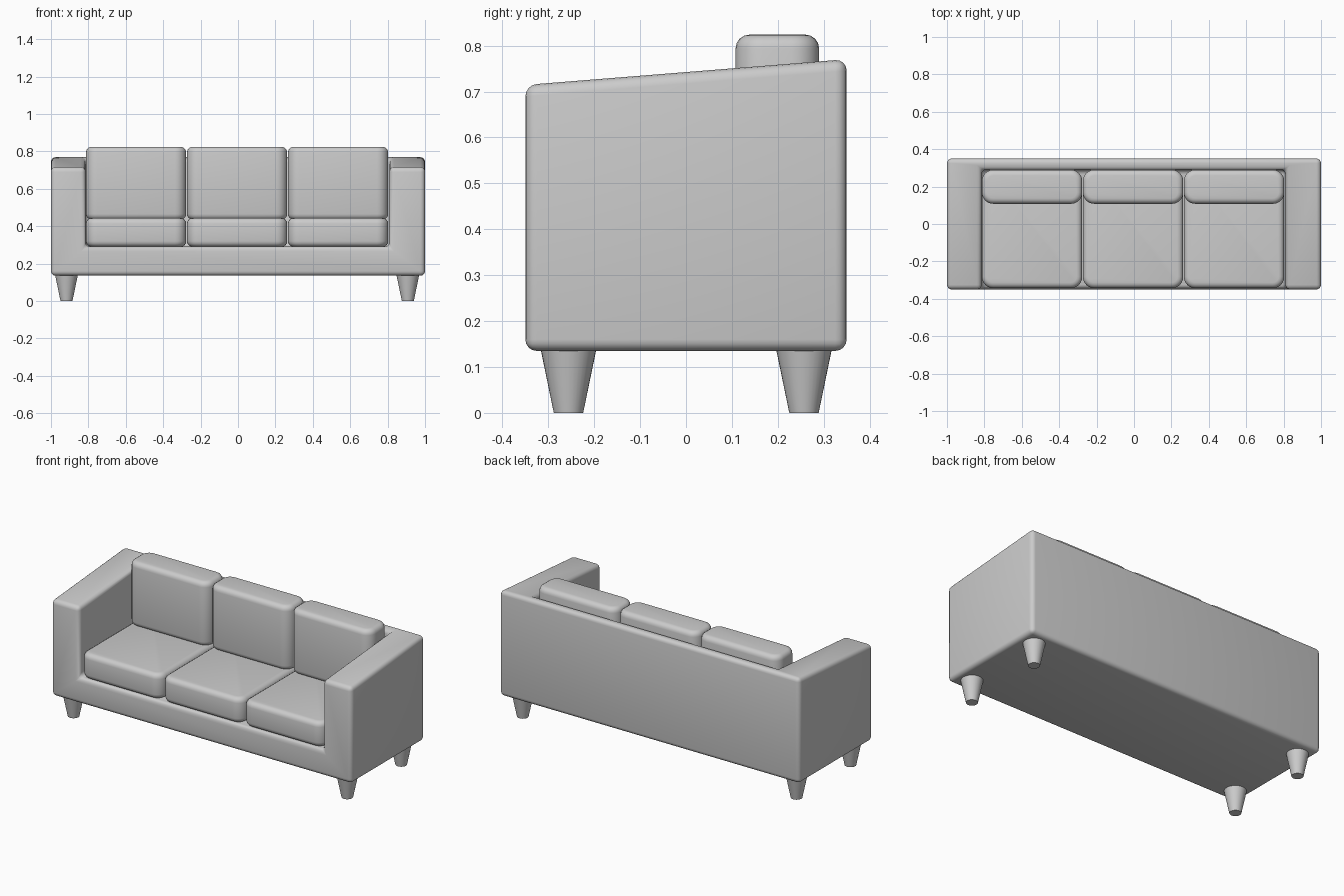
import bpy, bmesh, math

if "Cube" in bpy.data.objects:
    bpy.data.objects.remove(bpy.data.objects["Cube"])

def add_object(name, bm, angle=40):
    bmesh.ops.recalc_face_normals(bm, faces=bm.faces[:])
    mesh = bpy.data.meshes.new(name)
    bm.to_mesh(mesh)
    bm.free()
    ob = bpy.data.objects.new(name, mesh)
    bpy.context.collection.objects.link(ob)
    bpy.ops.object.select_all(action='DESELECT')
    ob.select_set(True)
    bpy.context.view_layer.objects.active = ob
    bpy.ops.object.shade_smooth_by_angle(angle=math.radians(angle))
    return ob

def cushion(name, lo, hi, corner=0.06, edge=0.03):
    """Box with broad rounded vertical corners and softer rims."""
    bm = bmesh.new()
    bmesh.ops.create_cube(bm, size=1)
    for v in bm.verts:
        v.co = [(a + b) / 2 + c * (b - a) for a, b, c in zip(lo, hi, v.co)]
    upright = [e for e in bm.edges
               if abs(e.verts[0].co.z - e.verts[1].co.z) > 0.01]
    bmesh.ops.bevel(bm, geom=upright, offset=corner, segments=6,
                    profile=0.5, affect='EDGES')
    rims = [e for e in bm.edges
            if abs(e.verts[0].co.z - e.verts[1].co.z) < 0.001]
    bmesh.ops.bevel(bm, geom=rims, offset=edge, segments=4,
                    profile=0.5, affect='EDGES')
    return add_object(name, bm)

# Frame: one U-shaped body with sloping arm tops, rounded all over
def top_z(y):
    return 0.7425 + 0.08 * y

bm = bmesh.new()
def ring(x0, x1, y0, y1, bottom):
    # front-left, front-right, back-right, back-left: lower then upper
    pts = [(x0, y0), (x1, y0), (x1, y1), (x0, y1)]
    return ([bm.verts.new((x, y, bottom)) for x, y in pts],
            [bm.verts.new((x, y, top_z(y))) for x, y in pts])

ob_, ot = ring(-1, 1, -0.35, 0.35, 0.135)
ib, it = ring(-0.815, 0.81, -0.35, 0.29, 0.29)
bm.faces.new(ob_)
bm.faces.new(ib)
for i in (1, 2, 3):
    j = (i + 1) % 4
    bm.faces.new((ob_[i], ob_[j], ot[j], ot[i]))
    bm.faces.new((ib[i], ib[j], it[j], it[i]))
bm.faces.new((ob_[0], ob_[1], ot[1], it[1], ib[1], ib[0], it[0], ot[0]))
bm.faces.new((ot[0], it[0], it[3], it[2], it[1], ot[1], ot[2], ot[3]))
bmesh.ops.recalc_face_normals(bm, faces=bm.faces[:])
bmesh.ops.bevel(bm, geom=bm.edges[:], offset=0.025, segments=4,
                profile=0.5, affect='EDGES')
add_object("frame", bm)

# Three seat cushions with three back cushions standing on them
for side, cx in (("left", -0.545), ("middle", -0.005), ("right", 0.535)):
    x0, x1 = cx - 0.268, cx + 0.268
    cushion(f"{side}_seat_cushion", (x0, -0.343, 0.29), (x1, 0.29, 0.443))
    cushion(f"{side}_back_cushion", (x0, 0.108, 0.435), (x1, 0.29, 0.824))

# Four tapered round legs
for xn, x in (("left", -0.917), ("right", 0.908)):
    for yn, y in (("front", -0.256), ("back", 0.257)):
        bm = bmesh.new()
        bmesh.ops.create_cone(bm, cap_ends=True, segments=32,
                              radius1=0.032, radius2=0.062, depth=0.145)
        bmesh.ops.translate(bm, vec=(x, y, 0.0725), verts=bm.verts[:])
        add_object(f"{yn}_{xn}_leg", bm)
